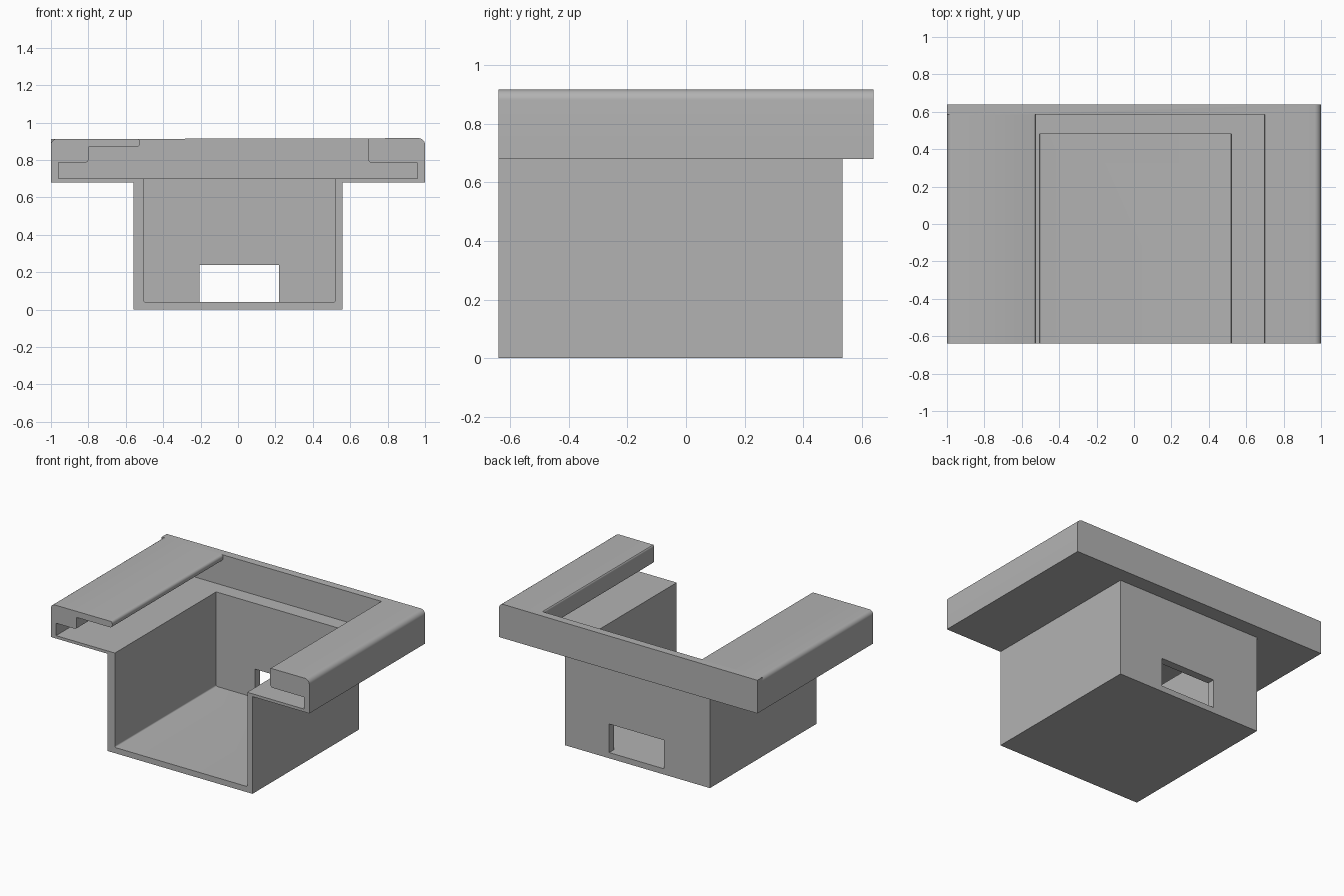
import bpy, bmesh, math
from mathutils import Vector

old = bpy.data.objects.get("Cube")
if old:
    bpy.data.objects.remove(old)

grey = bpy.data.materials.new("plain grey")
grey.use_nodes = True
colour = (0.45, 0.45, 0.45, 1)
grey.diffuse_color = colour
grey.node_tree.nodes["Principled BSDF"].inputs["Base Color"].default_value = colour


def fillet(points, steps=6):
    """Round each (x, z, radius) corner; corners without a radius stay sharp."""
    out = []
    for i, p in enumerate(points):
        c = Vector(p[:2])
        if len(p) < 3:
            out.append(c)
            continue
        a = (Vector(points[i - 1][:2]) - c).normalized()
        b = (Vector(points[(i + 1) % len(points)][:2]) - c).normalized()
        half = a.angle(b) / 2
        centre = c + (a + b).normalized() * p[2] / math.sin(half)
        start = c + a * p[2] / math.tan(half) - centre
        end = c + b * p[2] / math.tan(half) - centre
        for k in range(steps + 1):
            ray = start.lerp(end, k / steps).normalized()
            out.append(centre + ray * p[2])
    return out


def extrude(name, points, y0, y1):
    """Prism with a front-view profile running from y0 to y1."""
    bm = bmesh.new()
    face = bm.faces.new([bm.verts.new((p.x, y0, p.y)) for p in fillet(points)])
    grown = bmesh.ops.extrude_face_region(bm, geom=[face])["geom"]
    moved = [g for g in grown if isinstance(g, bmesh.types.BMVert)]
    bmesh.ops.translate(bm, verts=moved, vec=(0, y1 - y0, 0))
    bmesh.ops.recalc_face_normals(bm, faces=bm.faces)
    mesh = bpy.data.meshes.new(name)
    bm.to_mesh(mesh)
    bm.free()
    mesh.materials.append(grey)
    obj = bpy.data.objects.new(name, mesh)
    bpy.context.collection.objects.link(obj)
    return obj


def box(x0, x1, z0, z1):
    return [(x0, z0), (x1, z0), (x1, z1), (x0, z1)]


FRONT, BACK, RIM = -0.64, 0.64, 0.585

# T-shaped solid: wide rail head over a narrow tray
bracket = extrude("mounting_bracket", [
    (-0.56, 0), (0.56, 0), (0.56, 0.68), (1, 0.68),
    (1, 0.917, 0.035), (-1, 0.912), (-1, 0.68), (-0.56, 0.68)], FRONT, BACK)

cutters = [
    # space under the rear overhang
    extrude("overhang_cutter", box(-0.7, 0.7, -0.1, 0.68), 0.535, 0.8),
    # slot between the two hooked rails
    extrude("rail_slot_cutter", [
        (-0.96, 0.70), (0.96, 0.70), (0.96, 0.783), (0.695, 0.783, 0.025),
        (0.695, 0.917, 0.015), (0.9, 0.95), (0.9, 1.1), (-0.9, 1.1), (-0.9, 0.95),
        (-0.525, 0.914, 0.018), (-0.525, 0.87, 0.018), (-0.80, 0.87),
        (-0.80, 0.787, 0.015), (-0.96, 0.787)], -0.8, RIM),
    # tray interior, open at the front
    extrude("tray_cutter", [(-0.505, 0.04, 0.01), (0.52, 0.04, 0.01),
                            (0.52, 0.76), (-0.505, 0.76)], -0.8, 0.48),
    # cable window in the rear wall
    extrude("window_cutter", box(-0.205, 0.22, 0.04, 0.24), 0.4, 0.7),
    # rounded outer edge of the wide rail
    extrude("edge_cutter", [(-1.05, 0.87), (-1, 0.87), (-1, 0.912, 0.03),
                            (-0.955, 0.9125), (-0.955, 0.96), (-1.05, 0.96)], -0.8, RIM),
]

bpy.context.view_layer.objects.active = bracket
for cutter in cutters:
    cut = bracket.modifiers.new(cutter.name, "BOOLEAN")
    cut.operation = "DIFFERENCE"
    cut.solver = "EXACT"
    cut.object = cutter
    bpy.ops.object.modifier_apply(modifier=cut.name)
    bpy.data.objects.remove(cutter)

bpy.ops.object.select_all(action="DESELECT")
bracket.select_set(True)
bpy.ops.object.shade_smooth_by_angle(angle=math.radians(30))
